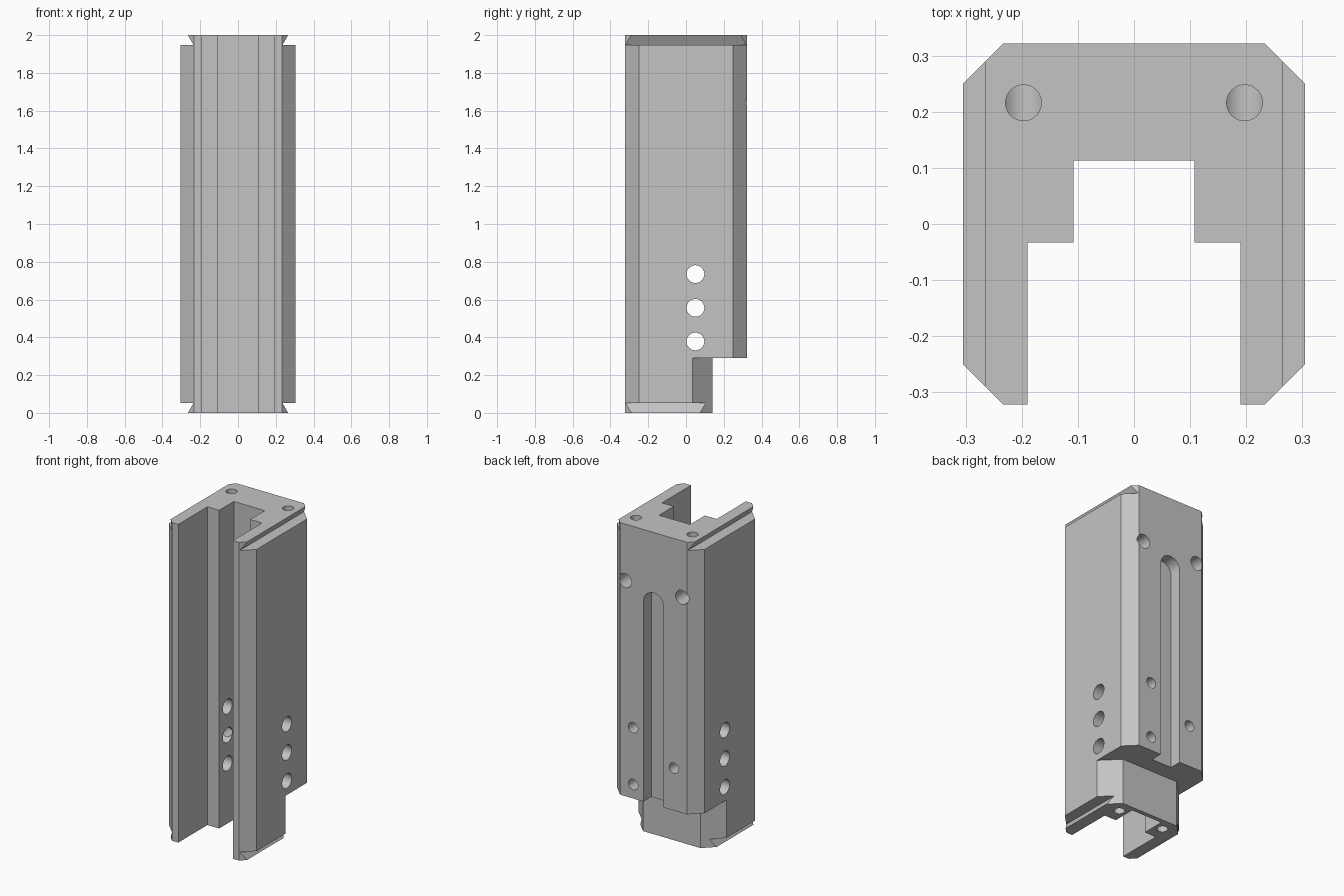
import bpy, bmesh, math
from mathutils import Vector

cube = bpy.data.objects.get("Cube")
if cube:
    bpy.data.objects.remove(cube, do_unlink=True)

# Single plain grey material
grey = bpy.data.materials.new("plain_grey")
grey.use_nodes = True
colour = (0.55, 0.55, 0.55, 1)
grey.diffuse_color = colour
grey.node_tree.nodes["Principled BSDF"].inputs["Base Color"].default_value = colour

# Map (u, v, depth) to space for an extrusion along each axis
PLACE = {
    "x": lambda u, v, d: Vector((d, u, v)),
    "y": lambda u, v, d: Vector((u, d, v)),
    "z": lambda u, v, d: Vector((u, v, d)),
}


def prism(name, points, axis, start, end):
    """Extrude a closed 2D outline along an axis."""
    bm = bmesh.new()
    place = PLACE[axis]
    low = [bm.verts.new(place(u, v, start)) for u, v in points]
    high = [bm.verts.new(place(u, v, end)) for u, v in points]
    bm.faces.new(low)
    bm.faces.new(high)
    n = len(points)
    for i in range(n):
        j = (i + 1) % n
        bm.faces.new((low[i], low[j], high[j], high[i]))
    bmesh.ops.recalc_face_normals(bm, faces=bm.faces)
    mesh = bpy.data.meshes.new(name)
    bm.to_mesh(mesh)
    bm.free()
    obj = bpy.data.objects.new(name, mesh)
    bpy.context.collection.objects.link(obj)
    return obj


def arc(u, v, r, first, last, steps):
    angles = [first + (last - first) * i / steps for i in range(steps + 1)]
    return [(u + r * math.cos(a), v + r * math.sin(a)) for a in angles]


def cut(points, axis, start, end):
    """Subtract an extruded outline from the body."""
    cutter = prism("cutter", points, axis, start, end)
    cutter.hide_render = True
    mod = body.modifiers.new("cut", "BOOLEAN")
    mod.operation = "DIFFERENCE"
    mod.solver = "EXACT"
    mod.object = cutter
    bpy.context.view_layer.objects.active = body
    bpy.ops.object.modifier_apply(modifier=mod.name)
    mesh = cutter.data
    bpy.data.objects.remove(cutter, do_unlink=True)
    bpy.data.meshes.remove(mesh)


def drill(u, v, r, axis, start, end):
    cut(arc(u, v, r, 0, math.tau, 32)[:-1], axis, start, end)


# Chamfered channel body with a stepped slot open at the front
half = [(0.108, 0.113), (0.108, -0.033), (0.19, -0.033), (0.19, -0.322),
        (0.233, -0.322), (0.305, -0.25), (0.305, 0.25), (0.233, 0.322)]
outline = half + [(-x, y) for x, y in reversed(half)]
body = prism("channel_body", outline, "z", 0, 2)
body.data.materials.append(grey)

# Undercut below the back, leaving two chamfered legs
legs = [(0.4, -0.06), (0.2, 0.14)]
cut(legs + [(-0.2, 0.14), (-0.4, -0.06), (-0.4, 0.4), (0.4, 0.4)], "z", -0.1, 0.29)

# Dovetail grooves along the side edges, top and bottom
groove = [(0.235, 1.948), (0.4, 1.948), (0.4, 2.1), (0.325, 2.1)]
for side in (1, -1):
    cut([(side * x, z) for x, z in groove], "y", -0.5, 0.5)
    cut([(side * x, 2 - z) for x, z in groove], "y", -0.5, 0.5)

# Round-topped groove in the back
cut([(-0.07, 0.2), (0.07, 0.2)] + arc(0, 1.55, 0.07, 0, math.pi, 16), "y", 0.245, 0.5)

# Cross holes through both side walls
levels = (0.378, 0.556, 0.735)
for z in levels:
    drill(0.05, z, 0.047, "x", -0.5, 0.5)

# Small back holes that meet the cross holes
for x, z in zip((0.142, -0.142, 0.142), levels):
    drill(x, z, 0.033, "y", 0.05, 0.5)

# Mounting holes in the top, back and leg ends
for side in (1, -1):
    drill(side * 0.197, 1.645, 0.044, "y", 0.15, 0.5)
    drill(side * 0.197, 0.216, 0.032, "z", 1.645, 2.1)
    drill(side * 0.16, 0.06, 0.032, "z", -0.1, 0.22)

for obj in bpy.context.selected_objects:
    obj.select_set(False)
body.select_set(True)
bpy.context.view_layer.objects.active = body
bpy.ops.object.shade_smooth_by_angle(angle=math.radians(30))
